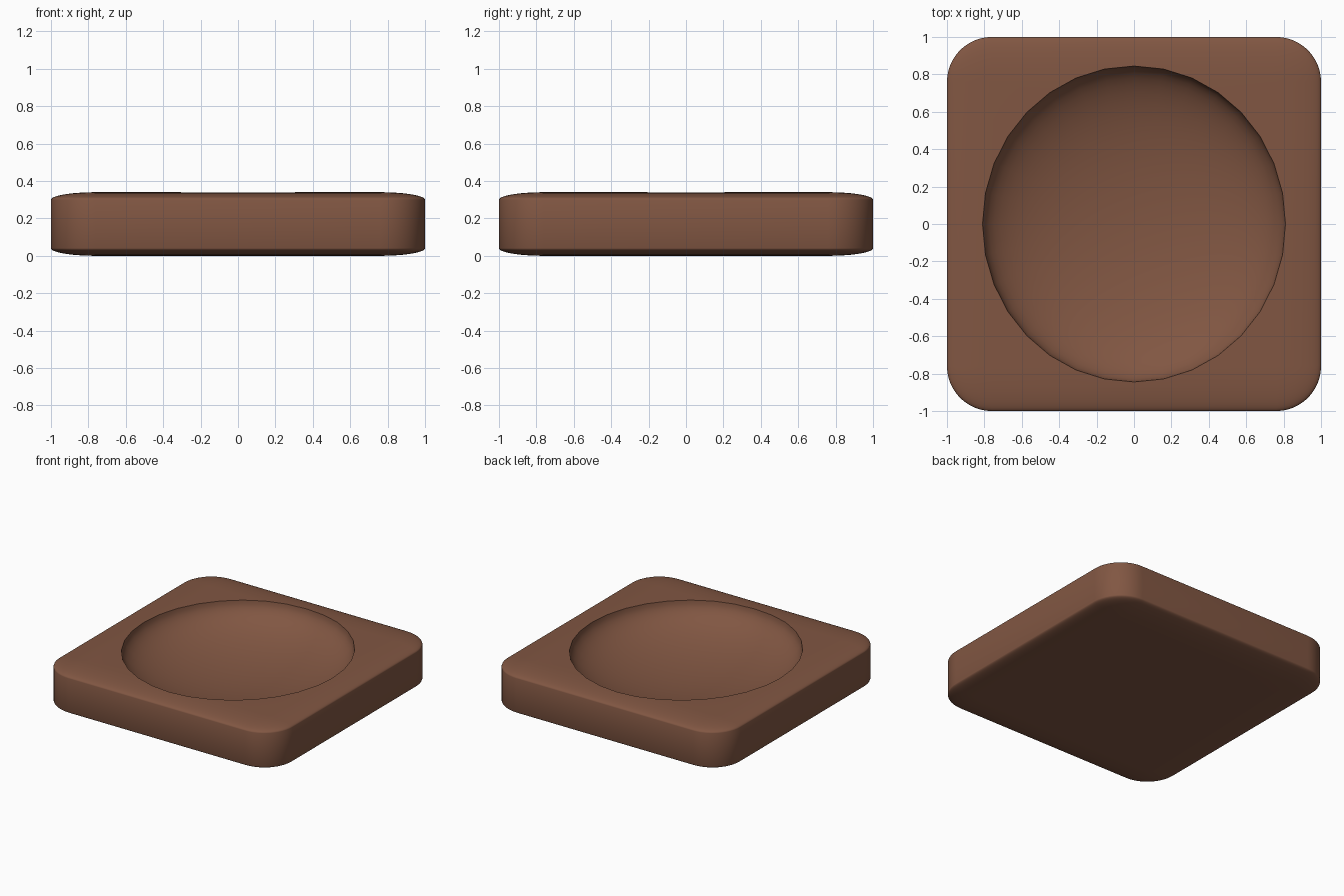
import bpy

# Remove the default cube
old = bpy.data.objects.get("Cube")
if old:
    bpy.data.objects.remove(old, do_unlink=True)

HEIGHT = 0.34
RIM_X, RIM_Y, DEPTH = 0.81, 0.845, 0.27

# Brown material
brown = bpy.data.materials.new("warm_brown")
brown.use_nodes = True
colour = (0.22, 0.094, 0.055, 1)
brown.diffuse_color = colour
brown.node_tree.nodes["Principled BSDF"].inputs["Base Color"].default_value = colour


def apply_scale(obj, scale):
    obj.scale = scale
    bpy.ops.object.transform_apply(location=False, rotation=False, scale=True)


# Rounded block: a bevelled cube squashed to a slab
bpy.ops.mesh.primitive_cube_add(size=2, location=(0, 0, HEIGHT / 2))
tray = bpy.context.object
tray.name = "tray"
tray.data.materials.append(brown)
bevel = tray.modifiers.new("rounded_edges", "BEVEL")
bevel.width = 0.24
bevel.segments = 12
bpy.ops.object.modifier_apply(modifier=bevel.name)
apply_scale(tray, (1, 1, HEIGHT / 2))

# Ellipsoid cutter for the shallow bowl
bpy.ops.mesh.primitive_uv_sphere_add(segments=32, ring_count=32, radius=1,
                                     location=(0, 0, HEIGHT))
cutter = bpy.context.object
cutter.name = "bowl_cutter"
cutter.data.materials.append(brown)
apply_scale(cutter, (RIM_X, RIM_Y, DEPTH))

# Carve the bowl
bpy.ops.object.select_all(action="DESELECT")
tray.select_set(True)
bpy.context.view_layer.objects.active = tray
carve = tray.modifiers.new("bowl", "BOOLEAN")
carve.operation = "DIFFERENCE"
carve.solver = "EXACT"
carve.object = cutter
bpy.ops.object.modifier_apply(modifier=carve.name)
bpy.data.objects.remove(cutter, do_unlink=True)

# Smooth shading with a crisp bowl rim
bpy.ops.object.shade_smooth_by_angle(angle=0.52)
